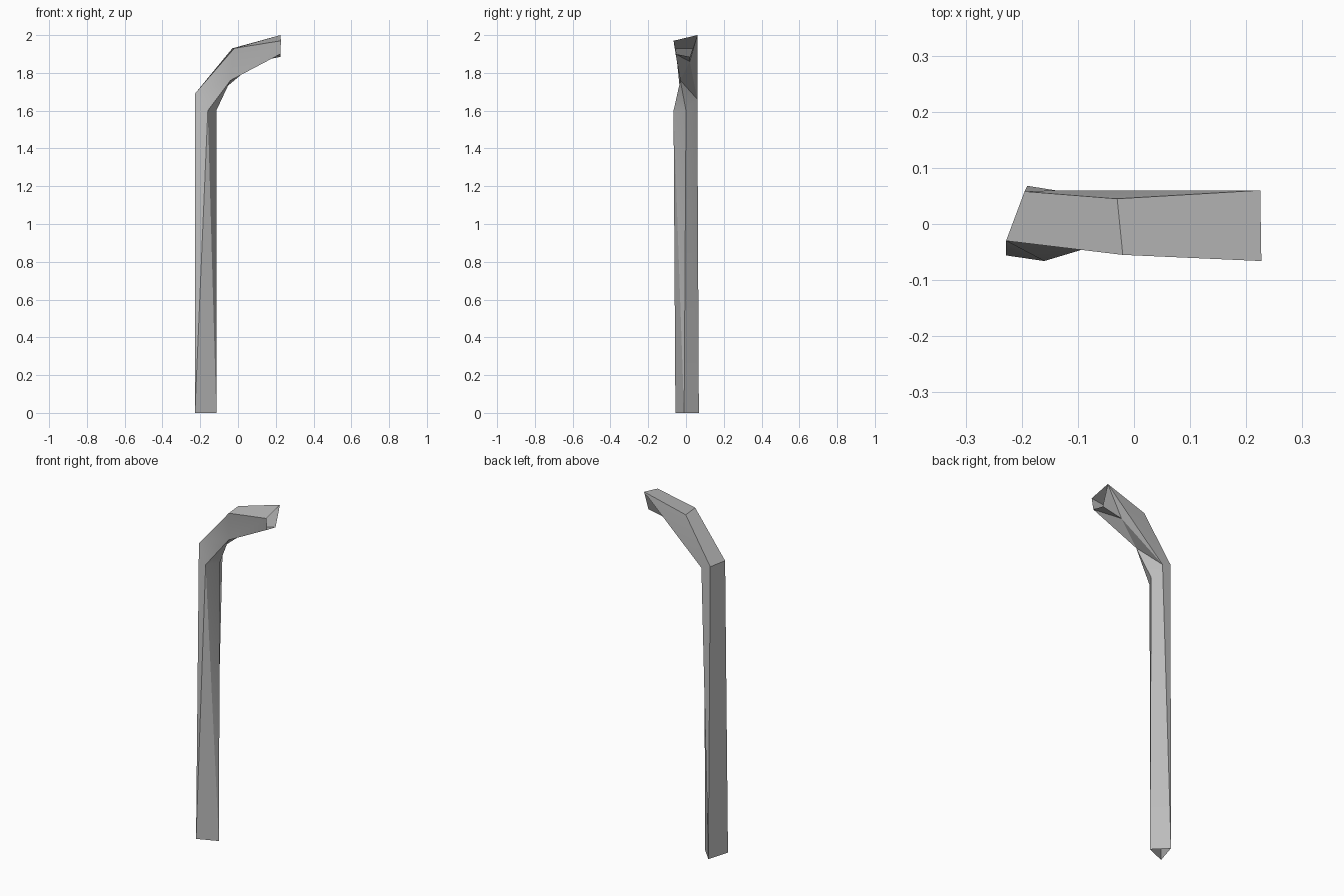
import bpy
import bmesh
import math
from mathutils import Vector

default_cube = bpy.data.objects.get("Cube")
if default_cube:
    bpy.data.objects.remove(default_cube, do_unlink=True)

# Plain grey finish
grey = bpy.data.materials.new("plain_grey")
grey.use_nodes = True
colour = (0.5, 0.5, 0.5, 1)
grey.diffuse_color = colour
shader = next(node for node in grey.node_tree.nodes if node.type == "BSDF_PRINCIPLED")
shader.inputs["Base Color"].default_value = colour

# Corner points of each cross-section along the bent post
points = {
    # open triangular foot
    "foot_right": (-.115, -.01, 0),
    "foot_back": (-.19, .068, 0),
    "foot_front": (-.228, -.056, 0),
    # elbow where the shaft starts to bend
    "elbow_outer_front": (-.228, -.03, 1.69),
    "elbow_outer_back": (-.195, .058, 1.68),
    "elbow_back": (-.14, .06, 1.66),
    "elbow_inner": (-.115, 0, 1.6),
    "elbow_front": (-.16, -.066, 1.6),
    # crest and underside of the arm
    "crest_front": (-.02, -.055, 1.93),
    "crest_back": (-.03, .045, 1.93),
    "under_near": (-.04, -.03, 1.76),
    "under_far": (.1, .02, 1.86),
    # open tip
    "tip_top_front": (.227, -.066, 1.97),
    "tip_top_back": (.225, .06, 2),
    "tip_low_back": (.225, .02, 1.885),
    "tip_low_front": (.225, -.055, 1.9),
}

# Straight shaft
shaft_faces = [
    "foot_front elbow_outer_front elbow_outer_back foot_back",
    "foot_back elbow_outer_back elbow_back",
    "foot_back elbow_back elbow_inner foot_right",
    "foot_right elbow_inner elbow_front",
    "foot_right elbow_front foot_front",
    "foot_front elbow_front elbow_outer_front",
]

# Bent arm: top, front, underside, back
arm_faces = [
    "elbow_outer_front crest_front crest_back elbow_outer_back",
    "crest_front tip_top_front tip_top_back crest_back",
    "elbow_front under_near elbow_outer_front",
    "elbow_outer_front under_near crest_front",
    "crest_front under_near tip_top_front",
    "elbow_front elbow_inner under_near",
    "elbow_inner elbow_back under_near",
    "under_near elbow_back under_far",
    "under_near under_far tip_low_front",
    "under_near tip_low_front tip_top_front",
    "under_far tip_low_back tip_low_front",
    "elbow_outer_back crest_back elbow_back",
    "crest_back tip_top_back elbow_back",
    "elbow_back tip_top_back under_far",
    "under_far tip_top_back tip_low_back",
]

bm = bmesh.new()
corners = {name: bm.verts.new(Vector(co)) for name, co in points.items()}
for face in shaft_faces + arm_faces:
    bm.faces.new([corners[name] for name in face.split()])
bmesh.ops.recalc_face_normals(bm, faces=bm.faces[:])
# Make sure the outer side of the shaft faces outward
bm.faces.ensure_lookup_table()
if bm.faces[0].normal.x > 0:
    bmesh.ops.reverse_faces(bm, faces=bm.faces[:])

mesh = bpy.data.meshes.new("bent_post")
bm.to_mesh(mesh)
bm.free()
mesh.materials.append(grey)
post = bpy.data.objects.new("bent_post", mesh)
bpy.context.scene.collection.objects.link(post)

# Soft shading on shallow folds, crisp on the main edges
bpy.ops.object.select_all(action="DESELECT")
post.select_set(True)
bpy.context.view_layer.objects.active = post
bpy.ops.object.shade_smooth_by_angle(angle=math.radians(30))
